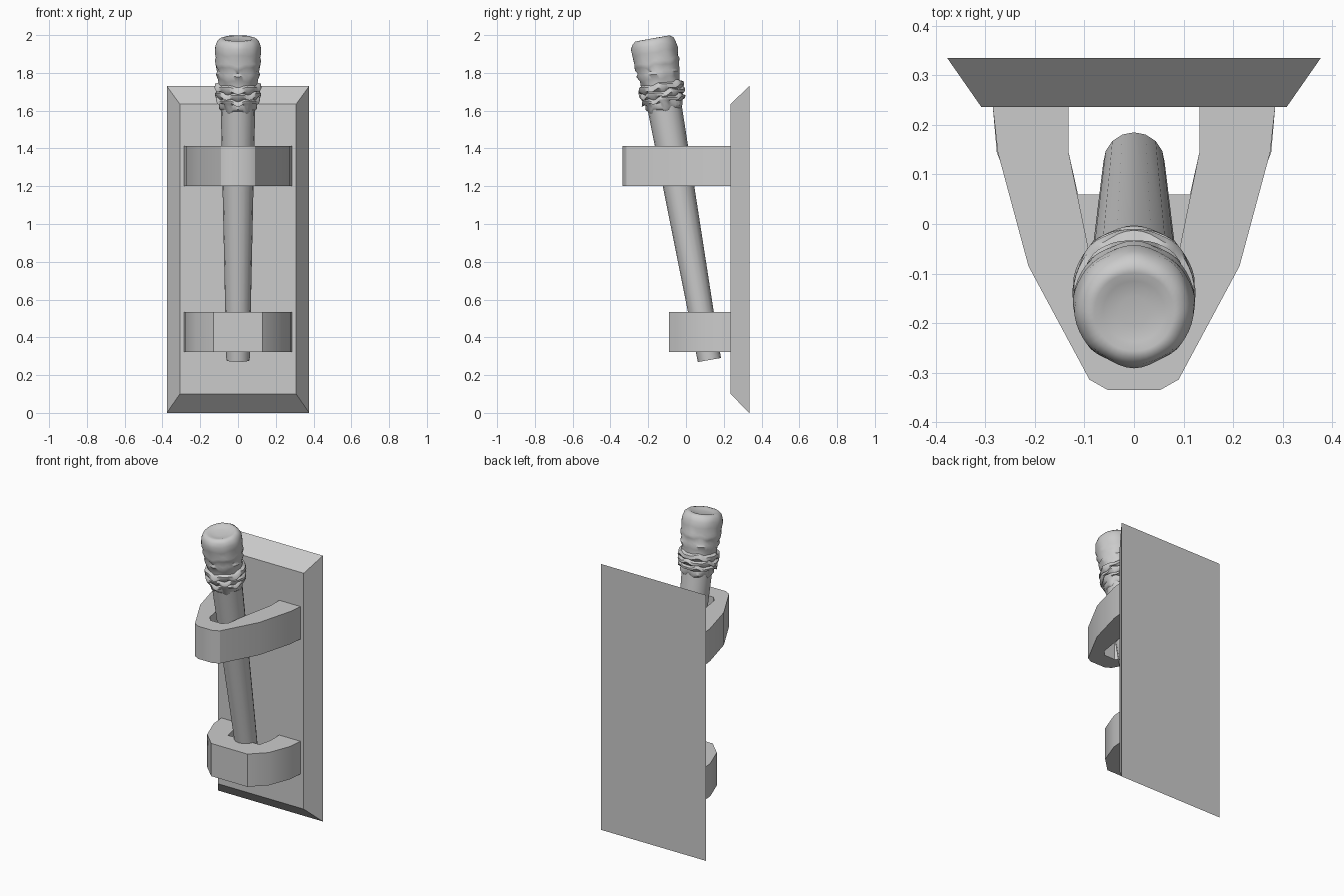
import bpy, bmesh
from math import sin, cos, pi, radians
from mathutils import Matrix

if "Cube" in bpy.data.objects:
    bpy.data.objects.remove(bpy.data.objects["Cube"])


def make_object(name, bm, smooth=None):
    bmesh.ops.recalc_face_normals(bm, faces=bm.faces[:])
    me = bpy.data.meshes.new(name)
    bm.to_mesh(me)
    bm.free()
    ob = bpy.data.objects.new(name, me)
    bpy.context.collection.objects.link(ob)
    if smooth:
        bpy.ops.object.select_all(action='DESELECT')
        ob.select_set(True)
        bpy.context.view_layer.objects.active = ob
        bpy.ops.object.shade_smooth_by_angle(angle=radians(smooth))
    return ob


def skin(bm, loops, closed=True):
    # bridge successive vertex loops with quads
    for a, b in zip(loops, loops[1:]):
        n = len(a)
        for i in range(n if closed else n - 1):
            j = (i + 1) % n
            bm.faces.new((a[i], a[j], b[j], b[i]))


# Wall plate with bevelled front border
bm = bmesh.new()
loops = []
for y, hx, z0, z1 in ((0.335, 0.377, 0.0, 1.73), (0.236, 0.308, 0.10, 1.635)):
    loops.append([bm.verts.new(p) for p in
                  ((-hx, y, z0), (hx, y, z0), (hx, y, z1), (-hx, y, z1))])
skin(bm, loops)
for l in loops:
    bm.faces.new(l)
make_object("wall_plate", bm)


# U-shaped holder loops, half outlines (equal point counts) mirrored across x
def holder(name, outer, inner, z0, z1):
    bm = bmesh.new()

    def full(half, z):
        pts = half + [(-x, y) for x, y in reversed(half)]
        return [bm.verts.new((x, y, z)) for x, y in pts]

    ob, ot, ib, it = full(outer, z0), full(outer, z1), full(inner, z0), full(inner, z1)
    skin(bm, [ob, ot, it, ib, ob], closed=False)
    for k in (0, -1):
        bm.faces.new((ob[k], ot[k], it[k], ib[k]))
    return make_object(name, bm, 31)


holder("upper_holder",
       [(0.285, 0.237), (0.275, 0.145), (0.213, -0.085), (0.09, -0.314), (0.053, -0.335)],
       [(0.132, 0.237), (0.132, 0.145), (0.094, -0.04), (0.07, -0.19), (0.04, -0.225)],
       1.20, 1.412)
holder("lower_holder",
       [(0.285, 0.237), (0.277, 0.145), (0.222, 0.0), (0.13, -0.09)],
       [(0.132, 0.237), (0.132, 0.145), (0.1225, 0.1025), (0.113, 0.06)],
       0.322, 0.535)


# Lathed parts along the leaning torch axis
LEAN = Matrix.Translation((0, 0.124, 0.28)) @ Matrix.Rotation(radians(10.05), 4, 'X')


def lathe(name, rows, sides, smooth):
    # rows: (height, radius, ragged height amount, radius wobble amount)
    bm = bmesh.new()
    loops = []
    for k, (t, r, rag, wob) in enumerate(rows):
        loop = []
        for i in range(sides):
            a = 2 * pi * i / sides          # measured from +y, so x stays symmetric
            h = t + rag * (0.65 * cos(6 * a + pi * (k // 3)) + 0.35 * cos(11 * a))
            rr = r + wob * (cos(5 * a + pi * (k % 2)) + 0.5 * cos(8 * a))
            loop.append(bm.verts.new((rr * sin(a), rr * cos(a), h)))
        loops.append(loop)
    skin(bm, loops)
    bm.faces.new(loops[0])
    bm.faces.new(loops[-1])
    bm.transform(LEAN)
    return make_object(name, bm, smooth)


# Tapered shaft
lathe("torch_shaft", [(0, 0.062, 0, 0), (1.40, 0.092, 0, 0)], 16, 35)

# Wrapped head: ragged collar bands, lumpy knob and dished top
lathe("torch_head", [
    (1.345, 0.088, 0.012, 0), (1.36, 0.100, 0.012, 0.002), (1.385, 0.100, 0.010, 0.002),
    (1.392, 0.116, 0.010, 0.002), (1.406, 0.117, 0.010, 0.002), (1.414, 0.104, 0.008, 0.001),
    (1.424, 0.121, 0.010, 0.002), (1.440, 0.121, 0.010, 0.002), (1.448, 0.107, 0.008, 0.001),
    (1.458, 0.123, 0.009, 0.002), (1.480, 0.120, 0.009, 0.002), (1.488, 0.103, 0.006, 0.001),
    (1.515, 0.106, 0.006, 0.002), (1.540, 0.116, 0.010, 0.002), (1.556, 0.110, 0.010, 0.002),
    (1.585, 0.118, 0.009, 0.002), (1.605, 0.121, 0.008, 0.002), (1.620, 0.117, 0.008, 0.001),
    (1.655, 0.122, 0.005, 0.002), (1.690, 0.119, 0.003, 0.002), (1.714, 0.110, 0.002, 0.001),
    (1.728, 0.094, 0.001, 0), (1.729, 0.080, 0, 0), (1.722, 0.062, 0, 0),
    (1.718, 0.03, 0, 0)], 48, 50)
